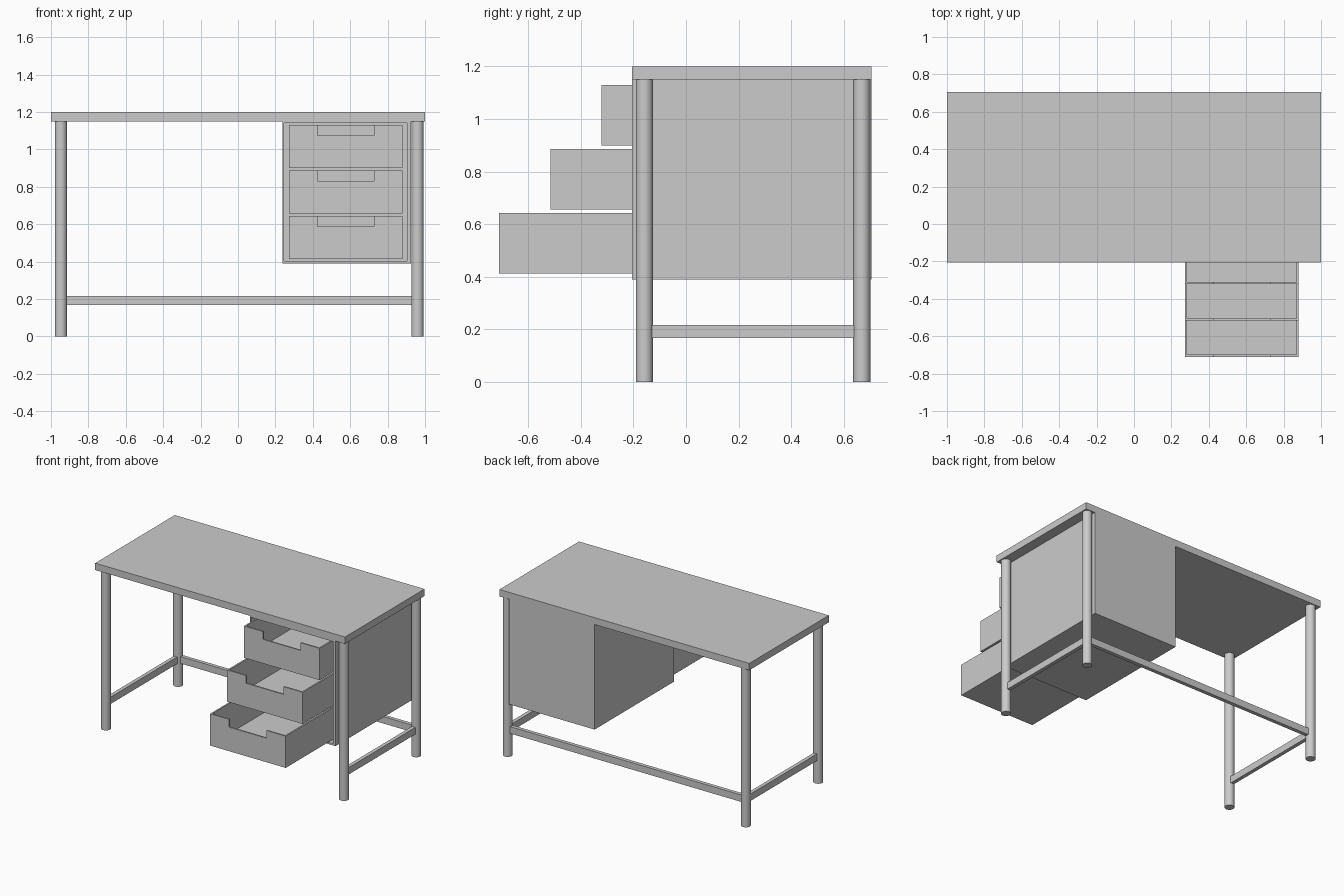
import bpy, bmesh
from mathutils import Vector

if "Cube" in bpy.data.objects:
    bpy.data.objects.remove(bpy.data.objects["Cube"])


def box(name, lo, hi):
    lo, hi = Vector(lo), Vector(hi)
    bm = bmesh.new()
    bmesh.ops.create_cube(bm, size=1)
    for v in bm.verts:
        v.co = Vector(((v.co[i] + 0.5) * (hi[i] - lo[i]) + lo[i]) for i in range(3))
    mesh = bpy.data.meshes.new(name)
    bm.to_mesh(mesh)
    bm.free()
    ob = bpy.data.objects.new(name, mesh)
    bpy.context.collection.objects.link(ob)
    return ob


def carve(ob, lo, hi):
    """Cut a box out of ob, then remove the cutter."""
    cutter = box("cutter", lo, hi)
    cutter.hide_render = True
    mod = ob.modifiers.new("carve", 'BOOLEAN')
    mod.operation, mod.solver, mod.object = 'DIFFERENCE', 'EXACT', cutter
    bpy.context.view_layer.objects.active = ob
    bpy.ops.object.modifier_apply(modifier=mod.name)
    bpy.data.objects.remove(cutter)


# Desk top
box("desk_top", (-1, -0.205, 1.15), (1, 0.705, 1.20))

# Round legs
LEG_X = {"left": -0.947, "right": 0.96}
LEG_Y = {"front": -0.158, "back": 0.668}
R = 0.0325
for side, x in LEG_X.items():
    for end, y in LEG_Y.items():
        bpy.ops.mesh.primitive_cylinder_add(vertices=32, radius=R, depth=1.15,
                                            location=(x, y, 0.575))
        bpy.context.object.name = f"{end}_{side}_leg"
        bpy.ops.object.shade_smooth_by_angle()

# Stretchers along both sides and the back
Z0, Z1, T = 0.167, 0.217, 0.0135
for side, x in LEG_X.items():
    box(f"{side}_stretcher", (x - T, LEG_Y["front"] + R * 0.8, Z0),
        (x + T, LEG_Y["back"] - R * 0.8, Z1))
box("back_stretcher", (LEG_X["left"] + R * 0.8, LEG_Y["back"] - T, Z0),
    (LEG_X["right"] - R * 0.8, LEG_Y["back"] + T, Z1))

# Drawer cabinet, open at the front
cabinet = box("drawer_cabinet", (0.238, -0.205, 0.39), (0.925, 0.705, 1.15))
carve(cabinet, (0.247, -0.3, 0.402), (0.904, 0.692, 1.141))

# Open drawers with a handle notch, each pulled out further than the one above
W = 0.011
X0, X1 = 0.273, 0.879
for name, y, z0, z1 in (("top_drawer", -0.322, 0.90, 1.13),
                        ("middle_drawer", -0.516, 0.657, 0.886),
                        ("bottom_drawer", -0.71, 0.413, 0.643)):
    back = y + 0.85
    drawer = box(name, (X0, y, z0), (X1, back, z1))
    carve(drawer, (X0 + W, y + W, z0 + W), (X1 - W, back - W, z1 + 0.1))
    carve(drawer, (0.425, y - 0.1, z1 - 0.056), (0.726, y + 0.1, z1 + 0.1))
